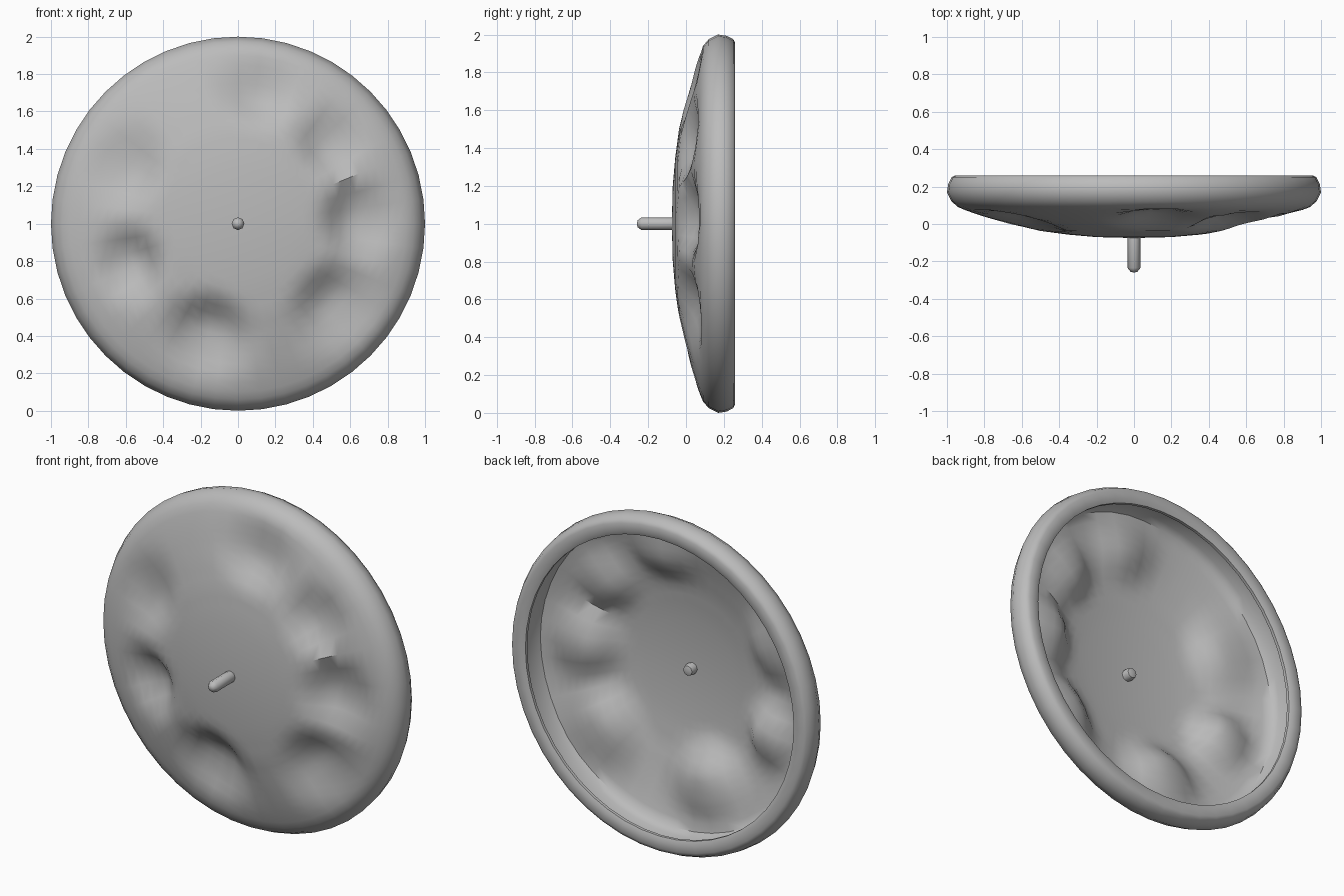
import bpy, bmesh, math

cube = bpy.data.objects.get("Cube")
if cube:
    bpy.data.objects.remove(cube, do_unlink=True)

# Single plain grey
grey = bpy.data.materials.new("plain_grey")
grey.use_nodes = True
COLOR = (0.5, 0.5, 0.5, 1)
grey.diffuse_color = COLOR
grey.node_tree.nodes["Principled BSDF"].inputs["Base Color"].default_value = COLOR

# Dents: x, height above hub, radius, strength
DENTS = [
    (0.13, 0.76, 0.27, 0.9), (0.52, 0.45, 0.24, 0.8), (0.68, 0.02, 0.27, 1.0),
    (0.56, -0.47, 0.31, 1.0), (-0.17, -0.63, 0.29, 1.0),
    (-0.60, -0.22, 0.23, 1.0), (-0.63, 0.32, 0.27, 0.7),
]
FLOOR = 0.085
THICK = 0.015

# Front crown of the dish as radius, depth
CROWN = [(0, -0.075), (0.2, -0.07), (0.35, -0.057), (0.5, -0.037),
         (0.65, -0.003), (0.78, 0.033), (0.88, 0.065), (0.94, 0.09)]
# Rolled rim, from the front edge round to the inside
RIM = [(0.975, 0.12), (1.0, 0.17), (0.993, 0.215), (0.975, 0.25), (0.955, 0.26),
       (0.91, 0.26), (0.887, 0.25), (0.887, 0.232), (0.925, 0.2), (0.92, 0.13)]


def crown_depth(r):
    for (r0, y0), (r1, y1) in zip(CROWN, CROWN[1:]):
        if r <= r1:
            return y0 + (y1 - y0) * (r - r0) / (r1 - r0)
    return CROWN[-1][1]


def dented(x, h, y, floor):
    """Push the surface back towards a flat floor inside each dent."""
    keep = 1.0
    for dx, dh, size, strength in DENTS:
        t = min(1, max(0, 1.35 * (1 - math.hypot(x - dx, h - dh) / size)))
        keep *= 1 - strength * t * t * (3 - 2 * t)
    return y + max(0, floor - y) * (1 - keep)


def lathe(name, profile, sides, floors=None):
    """Spin radius/depth points about the y axis through the hub."""
    bm = bmesh.new()
    rings = []
    for i, (r, y) in enumerate(profile):
        ring = []
        for k in range(1 if r == 0 else sides):
            a = math.tau * k / sides
            x, h = r * math.cos(a), r * math.sin(a)
            floor = floors[i] if floors else None
            depth = y if floor is None else dented(x, h, y, floor)
            ring.append(bm.verts.new((x, depth, 1 + h)))
        rings.append(ring)
    for a, b in zip(rings, rings[1:]):
        for k in range(sides):
            n = (k + 1) % sides
            if len(a) == 1:
                bm.faces.new((a[0], b[k], b[n]))
            elif len(b) == 1:
                bm.faces.new((a[k], a[n], b[0]))
            else:
                bm.faces.new((a[k], a[n], b[n], b[k]))
    bmesh.ops.recalc_face_normals(bm, faces=bm.faces)
    mesh = bpy.data.meshes.new(name)
    bm.to_mesh(mesh)
    bm.free()
    mesh.materials.append(grey)
    obj = bpy.data.objects.new(name, mesh)
    bpy.context.collection.objects.link(obj)
    bpy.ops.object.select_all(action='DESELECT')
    obj.select_set(True)
    bpy.context.view_layer.objects.active = obj
    bpy.ops.object.shade_smooth_by_angle(angle=math.radians(45))
    return obj


# Dented dish: front skin, rolled rim, then back skin
radii = [0, 0.2] + [0.3 + 0.05 * i for i in range(13)] + [0.94]
front = [(r, crown_depth(r)) for r in radii]
back = [(r, y + THICK) for r, y in reversed(front[:-1])]
floors = [FLOOR] * len(front) + [None] * len(RIM) + [FLOOR + THICK] * len(back)
lathe("dented_dish", front + RIM + back, 48, floors)

# Round-ended centre pin passing through the dish
pin = [(0, -0.26), (0.018, -0.256), (0.034, -0.235), (0.034, -0.03),
       (0.03, -0.015), (0, -0.005)]
lathe("centre_pin", pin, 8)
